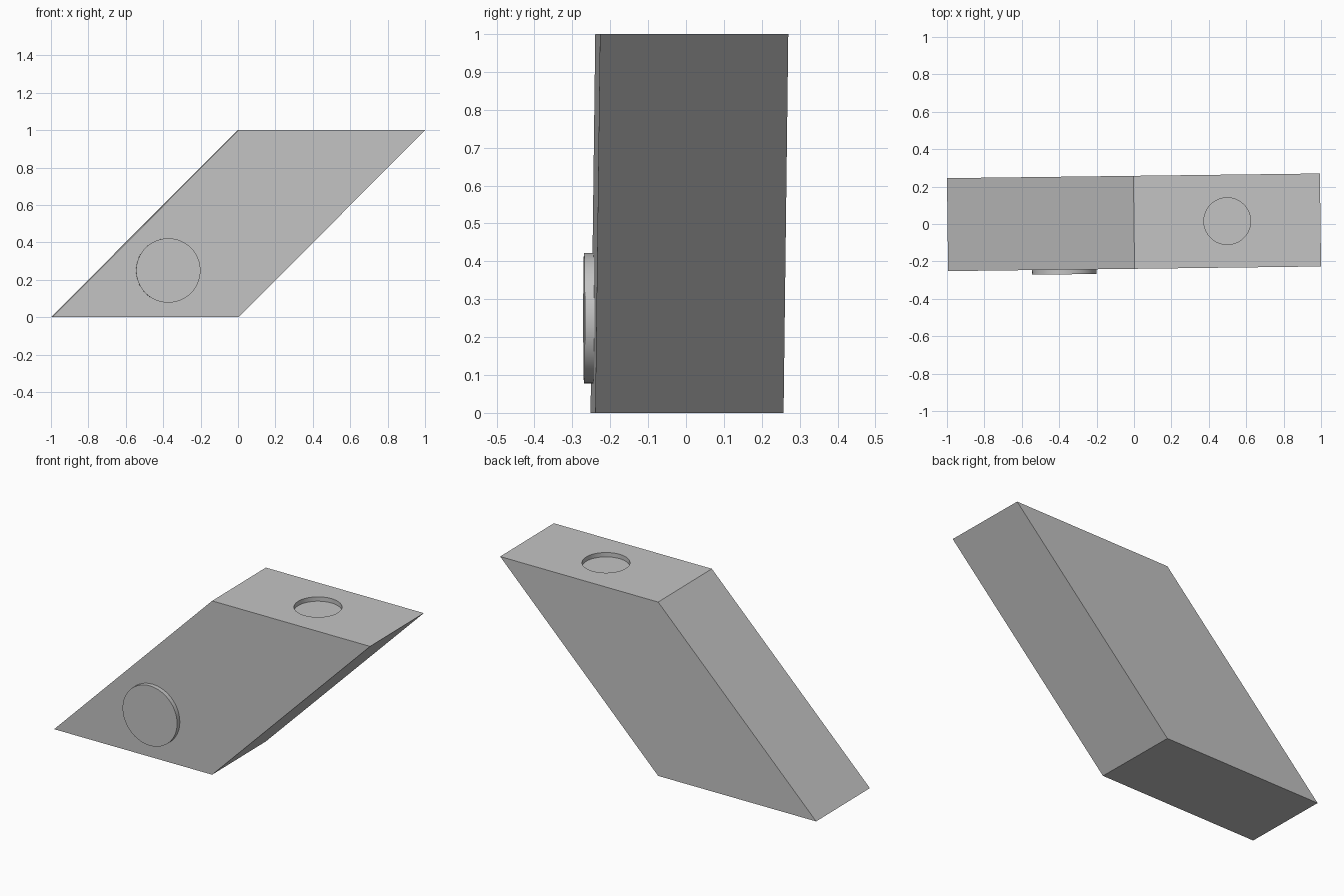
import bpy, bmesh, math
from mathutils import Matrix

default_cube = bpy.data.objects.get("Cube")
if default_cube:
    bpy.data.objects.remove(default_cube, do_unlink=True)

grey = bpy.data.materials.new("light_grey")
grey.use_nodes = True
grey.diffuse_color = (0.55, 0.55, 0.55, 1)
grey.node_tree.nodes["Principled BSDF"].inputs["Base Color"].default_value = grey.diffuse_color

# The whole block is turned very slightly about the vertical
PLACE = Matrix.Translation((0, 0.009, 0)) @ Matrix.Rotation(0.0125, 4, "Z")
HALF_X, HALF_Y, HEIGHT = 0.997, 0.2485, 1.0
RELIEF = 0.025


def make_object(name, bm):
    bmesh.ops.recalc_face_normals(bm, faces=bm.faces)
    mesh = bpy.data.meshes.new(name)
    bm.to_mesh(mesh)
    bm.free()
    mesh.materials.append(grey)
    obj = bpy.data.objects.new(name, mesh)
    bpy.context.collection.objects.link(obj)
    obj.matrix_world = PLACE
    return obj


def cylinder(name, radius, depth, matrix):
    bm = bmesh.new()
    bmesh.ops.create_cone(bm, cap_ends=True, segments=64, radius1=radius,
                          radius2=radius, depth=depth, matrix=matrix)
    return make_object(name, bm)


def select_only(obj):
    bpy.ops.object.select_all(action="DESELECT")
    obj.select_set(True)
    bpy.context.view_layer.objects.active = obj


# Slanted block: a parallelogram profile extruded front to back
bm = bmesh.new()
profile = [(-HALF_X, 0), (0, 0), (HALF_X, HEIGHT), (0, HEIGHT)]
front = bm.faces.new([bm.verts.new((x, -HALF_Y, z)) for x, z in profile])
back = bmesh.ops.extrude_face_region(bm, geom=[front], use_keep_orig=True)
bmesh.ops.translate(bm, vec=(0, 2 * HALF_Y, 0),
                    verts=[v for v in back["geom"] if isinstance(v, bmesh.types.BMVert)])
block = make_object("slanted_block", bm)

# Shallow round recess in the top
cutter = cylinder("recess_cutter", 0.125, 2 * RELIEF,
                  Matrix.Translation((HALF_X / 2, 0, HEIGHT)))
cutter.hide_render = True
cut = block.modifiers.new("top_recess", "BOOLEAN")
cut.operation = "DIFFERENCE"
cut.solver = "EXACT"
cut.object = cutter
select_only(block)
bpy.ops.object.modifier_apply(modifier=cut.name)
bpy.data.objects.remove(cutter, do_unlink=True)

# Raised round disc on the front
disc = cylinder("front_disc", 0.172, 2 * RELIEF,
                Matrix.Translation((-0.376, -HALF_Y, 0.25)) @ Matrix.Rotation(math.pi / 2, 4, "X"))

for obj in (block, disc):
    select_only(obj)
    bpy.ops.object.shade_smooth_by_angle(angle=math.radians(30))
